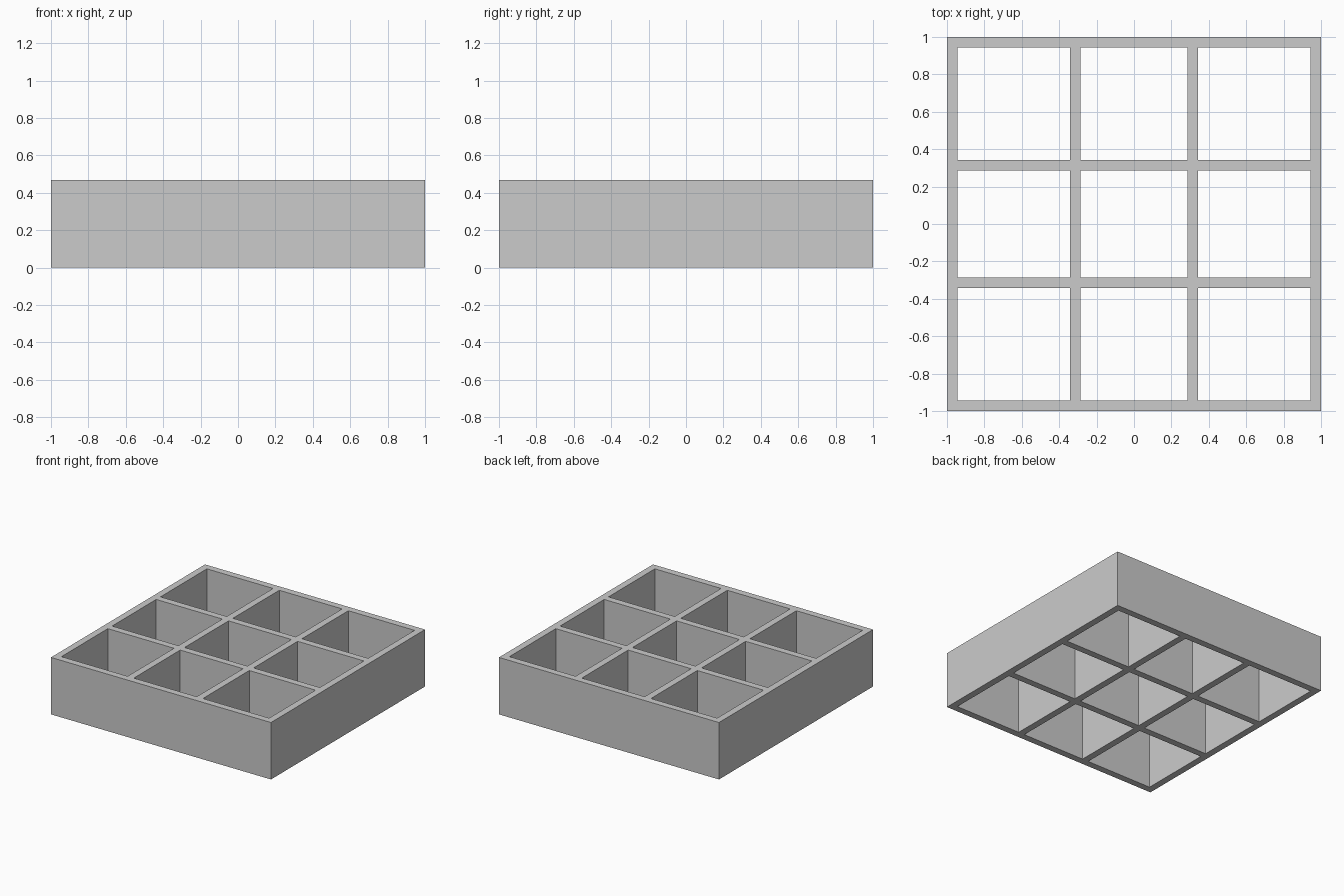
import bpy
import bmesh

if "Cube" in bpy.data.objects:
    bpy.data.objects.remove(bpy.data.objects["Cube"])

HEIGHT = 0.468
WALL = 0.056
DIVIDER = 0.314  # centre line of the inner dividers

# Grid lines along one axis: wall, cell, divider, cell, divider, cell, wall
half = WALL / 2
right = [DIVIDER - half, DIVIDER + half, 1 - WALL, 1]
lines = [-v for v in reversed(right)] + right
n = len(lines)

# Flat lattice: keep every strip that belongs to a wall or divider
bm = bmesh.new()
verts = [[bm.verts.new((x, y, 0)) for y in lines] for x in lines]
for i in range(n - 1):
    for j in range(n - 1):
        if i % 2 == 0 or j % 2 == 0:
            bm.faces.new((verts[i][j], verts[i + 1][j],
                          verts[i + 1][j + 1], verts[i][j + 1]))

# Raise the lattice into an open tray with nine through cells
ext = bmesh.ops.extrude_face_region(bm, geom=bm.faces[:], use_keep_orig=True)
top = [g for g in ext["geom"] if isinstance(g, bmesh.types.BMVert)]
bmesh.ops.translate(bm, verts=top, vec=(0, 0, HEIGHT))
bmesh.ops.recalc_face_normals(bm, faces=bm.faces[:])

mesh = bpy.data.meshes.new("divided_frame")
bm.to_mesh(mesh)
bm.free()
frame = bpy.data.objects.new("divided_frame", mesh)
bpy.context.collection.objects.link(frame)
